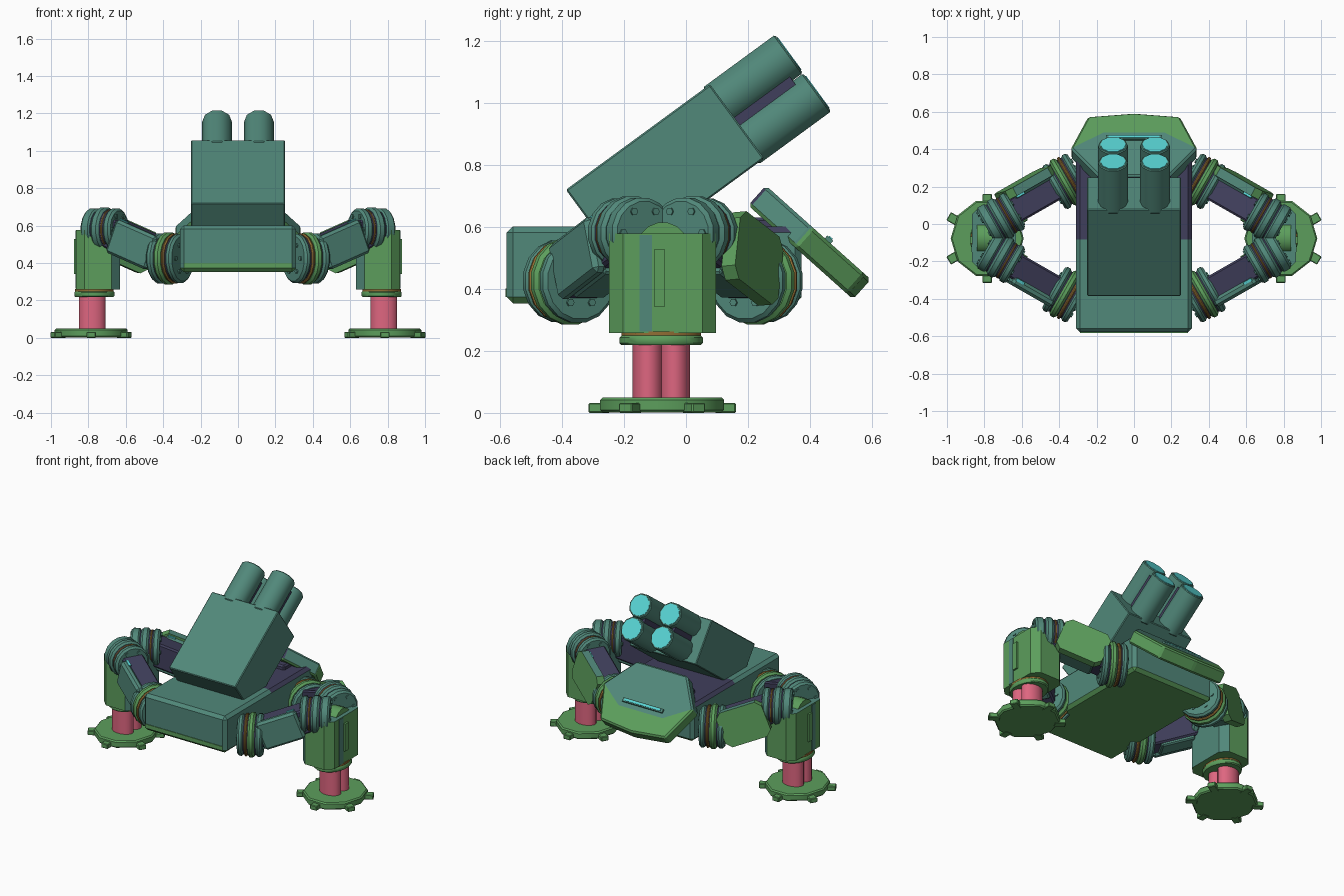
import bpy, bmesh, math
from mathutils import Matrix, Vector

cube = bpy.data.objects.get("Cube")
if cube:
    bpy.data.objects.remove(cube, do_unlink=True)


def material(name, rgb):
    lin = [((c / 255 + 0.055) / 1.055) ** 2.4 for c in rgb] + [1]
    m = bpy.data.materials.new(name)
    m.use_nodes = True
    m.diffuse_color = lin
    m.node_tree.nodes["Principled BSDF"].inputs["Base Color"].default_value = lin
    return m


TEAL = material("teal armour", (81, 136, 122))
GREEN = material("leaf green", (92, 158, 92))
PURPLE = material("dark purple", (64, 63, 92))
PINK = material("piston pink", (222, 102, 128))
CYAN = material("glow cyan", (88, 212, 212))
BROWN = material("band brown", (146, 110, 52))

# Reflections: left/right, and front/rear about the leg centre line
MID_Y = -0.075
FLIP_X = Matrix.Diagonal((-1, 1, 1, 1))
FLIP_Y = Matrix.Translation((0, 2 * MID_Y, 0)) @ Matrix.Diagonal((1, -1, 1, 1))
I = Matrix.Identity(4)
SIDES = (("left", I), ("right", FLIP_X))
QUARTERS = (("front_left", I), ("front_right", FLIP_X),
            ("rear_left", FLIP_Y), ("rear_right", FLIP_X @ FLIP_Y))


def frame(origin, x_axis, y_axis):
    x = Vector(x_axis).normalized()
    z = x.cross(Vector(y_axis)).normalized()
    y = z.cross(x)
    m = Matrix((x, y, z)).transposed().to_4x4()
    m.translation = Vector(origin)
    return m


def cut(bm, point, normal):
    bmesh.ops.bisect_plane(bm, geom=bm.verts[:] + bm.edges[:] + bm.faces[:],
                           plane_co=point, plane_no=normal)


def finish(name, bm, mats, matrix, rule=None, smooth=False):
    """Paint faces by a local rule, place the part, and link it."""
    bm.normal_update()
    if rule:
        for f in bm.faces:
            f.material_index = rule(f.calc_center_median(), f.normal)
    bm.transform(matrix)
    if matrix.determinant() < 0:
        bmesh.ops.reverse_faces(bm, faces=bm.faces[:])
    me = bpy.data.meshes.new(name)
    bm.to_mesh(me)
    bm.free()
    for m in mats:
        me.materials.append(m)
    if smooth:
        me.shade_smooth()
        me.set_sharp_from_angle(angle=math.radians(40))
    bpy.context.collection.objects.link(bpy.data.objects.new(name, me))


def box(name, size, mats, matrix, bevel=0.0, axis=None, rule=None, split_y=None):
    bm = bmesh.new()
    bmesh.ops.create_cube(bm, size=1, matrix=Matrix.Diagonal((*size, 1)))
    if bevel:
        edges = [e for e in bm.edges if axis is None or
                 abs((e.verts[0].co - e.verts[1].co).normalized()[axis]) > 0.9]
        bmesh.ops.bevel(bm, geom=edges, offset=bevel, segments=1, affect='EDGES')
    if split_y is not None:
        cut(bm, (0, split_y, 0), (0, 1, 0))
    finish(name, bm, mats, matrix, rule)


def drum(name, radius, length, mat, matrix, sides=16, bevel=0.0):
    """Smooth-sided cylinder along local z."""
    bm = bmesh.new()
    bmesh.ops.create_cone(bm, cap_ends=True, segments=sides, radius1=radius,
                          radius2=radius, depth=length,
                          matrix=Matrix.Rotation(math.pi / sides, 4, 'Z'))
    if bevel:
        rims = [e for e in bm.edges if abs(e.verts[0].co.z - e.verts[1].co.z) < 1e-5]
        bmesh.ops.bevel(bm, geom=rims, offset=bevel, segments=1, affect='EDGES')
    finish(name, bm, [mat], matrix, smooth=True)


T = Matrix.Translation

# Hull: teal shell, green underside and front sill, purple rear deck
box("hull", (0.62, 0.95, 0.248), [TEAL, GREEN, PURPLE], T((0, -0.103, 0.477)), 0.02,
    split_y=0.02,
    rule=lambda c, n: 1 if n.z < -0.3 else 2 if n.z > 0.3 and c.y > 0.02 else 0)
box("hull_front_sill", (0.58, 0.008, 0.028), [GREEN], T((0, -0.578, 0.387)))
box("hull_neck", (0.42, 0.17, 0.2), [PURPLE], T((0, 0.28, 0.53)), 0.01)

# Turret block tilted upward toward the rear; local y runs along the barrels
tilt = math.radians(36.2)
turret = T((0, -0.0675, 0.77)) @ Matrix.Rotation(tilt, 4, 'X')
box("turret", (0.5, 0.576, 0.296), [TEAL], turret, 0.005)
along = Matrix.Rotation(-math.pi / 2, 4, 'X')
for side, flip in SIDES:
    box(f"barrel_core_{side}", (0.09, 0.24, 0.09), [PURPLE],
        flip @ turret @ T((0.112, 0.39, 0)))
    for row, v in (("upper", 0.077), ("lower", -0.077)):
        spot = flip @ turret @ T((0.112, 0.407, v)) @ along
        drum(f"{row}_barrel_{side}", 0.08, 0.288, TEAL, spot, 10, 0.005)
        drum(f"{row}_muzzle_{side}", 0.068, 0.008, CYAN, spot @ T((0, 0, 0.143)), 10)

# Sloping rear visor plate: local y runs down the slope
visor = frame((0, 0.229, 0.701), (1, 0, 0), (0, 0.745, -0.667))
half = [(0.19, 0), (0.338, 0.2), (0.245, 0.43), (0, 0.455)]
outline = half + [(-x, y) for x, y in half[2::-1]]
bm = bmesh.new()
base = bm.faces.new([bm.verts.new((x, y, -0.043)) for x, y in outline])
for v in bmesh.ops.extrude_face_region(bm, geom=[base])["geom"]:
    if isinstance(v, bmesh.types.BMVert):
        v.co.z = 0.043
bmesh.ops.recalc_face_normals(bm, faces=bm.faces[:])
bmesh.ops.bevel(bm, geom=bm.edges[:], offset=0.011, segments=1, affect='EDGES')
cut(bm, (0, 0.31, 0), (0, 1, 0))
for s in (1, -1):
    cut(bm, (0.33 * s, 0.2, 0), (0.667 * s, 1, 0))


def visor_paint(c, n):
    if n.z < -0.5 or c.y > 0.31 or c.y + 0.667 * abs(c.x) > 0.42:
        return 1
    return 2 if n.y < -0.75 else 0


finish("visor_plate", bm, [TEAL, GREEN, PURPLE], visor, visor_paint)
box("visor_slit_frame", (0.3, 0.026, 0.02), [TEAL], visor @ T((0, 0.268, 0.045)))
box("visor_slit", (0.27, 0.014, 0.024), [CYAN], visor @ T((0, 0.268, 0.047)))

# Four arms, each running from a hip drum to a knee drum
HIP, KNEE = Vector((0.36, -0.38, 0.425)), Vector((0.71, -0.18, 0.58))
reach = KNEE - HIP
flat = Vector((reach.x, reach.y, 0)).normalized()
arm = frame((HIP + KNEE) / 2, reach, Vector((0, 0, 1)).cross(flat))
heading = flat.to_track_quat('Z', 'Y').to_matrix().to_4x4()


def joint(name, centre, flip, bands):
    """Stack of banded discs along the arm's heading, bolted at both ends."""
    m = flip @ T(centre) @ heading
    for i, (z, r, h, mat) in enumerate(bands):
        drum(f"{name}_band_{i + 1}", r, h, mat, m @ T((0, 0, z)), 16, min(0.012, h / 3))
    for z, end in ((bands[-1][0] + bands[-1][2] / 2, "outer"),
                   (bands[1][0] - bands[1][2] / 2, "inner")):
        for i in range(6):
            bolt = Matrix.Rotation(i * math.pi / 3, 4, 'Z') @ T((0.08, 0, z))
            drum(f"{name}_{end}_bolt_{i + 1}", 0.013, 0.014, TEAL, m @ bolt, 6)


HIP_BANDS = [(0, 0.125, 0.13, PURPLE), (-0.055, 0.134, 0.04, TEAL),
             (-0.022, 0.136, 0.018, BROWN), (0.012, 0.142, 0.042, GREEN),
             (0.06, 0.136, 0.042, TEAL)]
KNEE_BANDS = [(0, 0.106, 0.16, PURPLE), (-0.066, 0.114, 0.046, TEAL),
              (-0.034, 0.109, 0.014, BROWN), (0.004, 0.12, 0.05, TEAL),
              (0.063, 0.115, 0.06, TEAL)]

for corner, flip in QUARTERS:
    joint(f"hip_{corner}", HIP, flip, HIP_BANDS)
    joint(f"knee_{corner}", KNEE, flip, KNEE_BANDS)
    m = flip @ arm
    box(f"arm_{corner}", (0.38, 0.14, 0.16), [PURPLE], m, 0.01)
    box(f"arm_plate_{corner}", (0.27, 0.05, 0.19), [TEAL], m @ T((-0.01, -0.075, 0)), 0.015)
    box(f"arm_underside_{corner}", (0.22, 0.12, 0.03), [TEAL], m @ T((0, 0, -0.085)), 0.008)
    box(f"arm_light_{corner}", (0.05, 0.016, 0.008), [CYAN], m @ T((0.09, -0.06, 0.096)))
    if "rear" in corner:
        box(f"arm_shield_{corner}", (0.3, 0.05, 0.235), [GREEN, TEAL],
            m @ T((0, -0.098, -0.005)) @ Matrix.Rotation(math.radians(-5), 4, 'X'),
            0.035, axis=1, rule=lambda c, n: 1 if n.z > 0.9 else 0)

# One shared lower leg and foot on each side
for side, flip in SIDES:
    def at(x, y, z):
        return flip @ T((x, y, z))
    box(f"shin_{side}", (0.235, 0.345, 0.32), [GREEN, TEAL], at(0.748, MID_Y, 0.418),
        0.045, axis=2, rule=lambda c, n: 1 if n.x < -0.5 or n.z > 0.9 else 0)
    drum(f"shin_crown_{side}", 0.085, 0.15, GREEN,
         at(0.765, MID_Y, 0.53) @ Matrix.Rotation(math.pi / 2, 4, 'Y'))
    box(f"shin_slot_{side}", (0.02, 0.036, 0.185), [GREEN], at(0.868, -0.085, 0.435))
    box(f"shin_stripe_{side}", (0.006, 0.04, 0.31), [TEAL], at(0.866, -0.13, 0.418))
    oval = Matrix.Diagonal((0.8, 1, 1, 1))
    drum(f"ankle_band_{side}", 0.131, 0.016, BROWN, at(0.768, -0.08, 0.254) @ oval)
    drum(f"ankle_collar_{side}", 0.137, 0.03, GREEN, at(0.768, -0.08, 0.234) @ oval, 16, 0.006)
    for i, y in enumerate((-0.122, -0.037)):
        drum(f"piston_{i + 1}_{side}", 0.051, 0.22, PINK,
             at(0.78, y, 0.145) @ Matrix.Diagonal((1.42, 1, 1, 1)))
    drum(f"foot_{side}", 0.21, 0.048, GREEN,
         at(0.785, -0.077, 0.026) @ Matrix.Diagonal((0.93, 1, 1, 1)), 10, 0.008)
    for i in range(6):
        spin = Matrix.Rotation(math.radians(30 + 60 * i), 4, 'Z')
        box(f"foot_toe_{i + 1}_{side}", (0.07, 0.05, 0.032), [GREEN],
            at(0.785, -0.077, 0.016) @ spin @ T((0.203, 0, 0)), 0.004)
